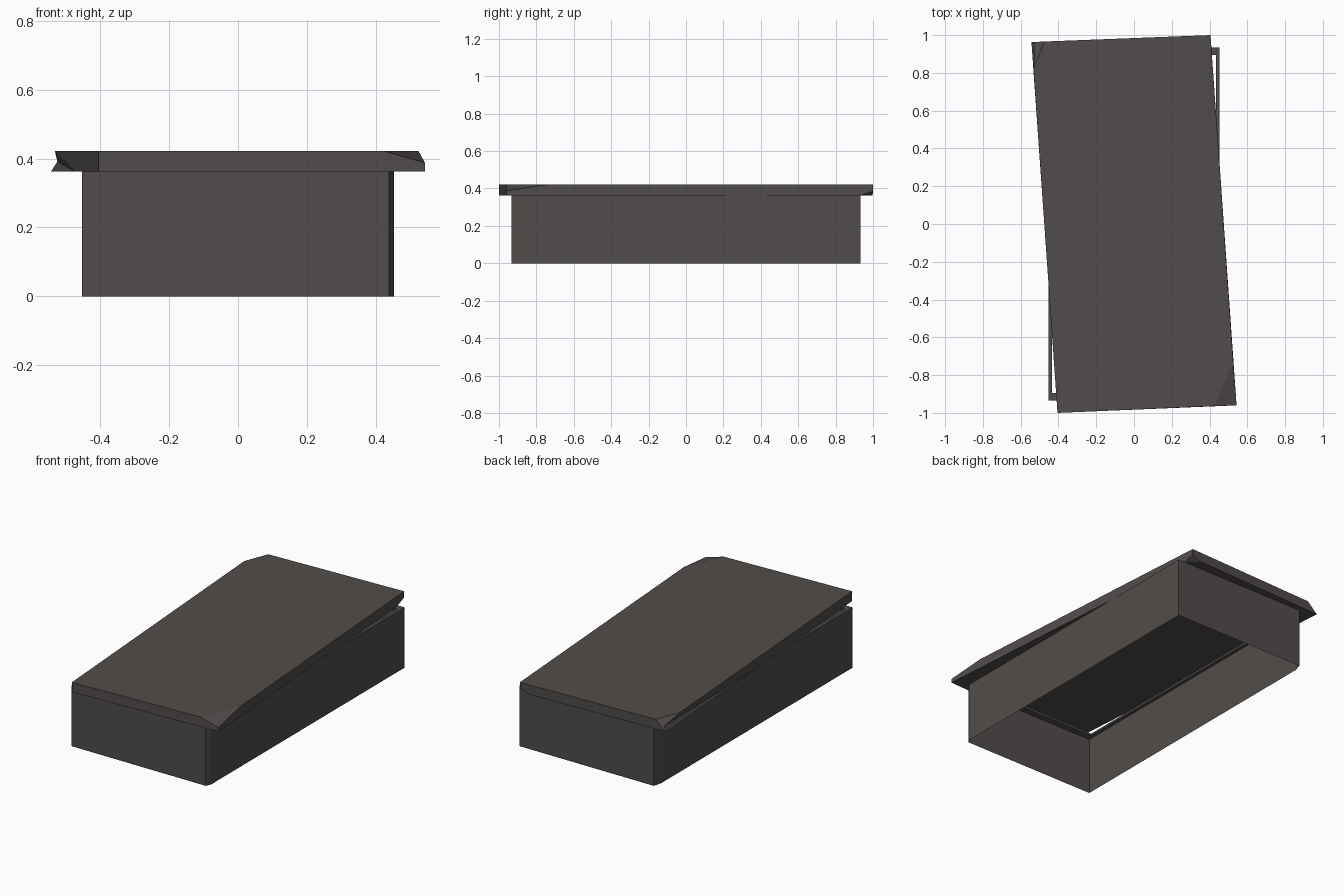
import bpy
import bmesh

if "Cube" in bpy.data.objects:
    bpy.data.objects.remove(bpy.data.objects["Cube"])

# One dark stone colour for everything
stone = bpy.data.materials.new("dark_stone")
stone.diffuse_color = (0.081, 0.073, 0.070, 1.0)
stone.use_nodes = True
stone.node_tree.nodes["Principled BSDF"].inputs["Base Color"].default_value = stone.diffuse_color


def make_part(name, points, faces):
    """Build a flat-shaded object from a few named points."""
    bm = bmesh.new()
    v = {key: bm.verts.new(co) for key, co in points.items()}
    for face in faces:
        bm.faces.new([v[key] for key in face])
    bmesh.ops.recalc_face_normals(bm, faces=bm.faces)
    mesh = bpy.data.meshes.new(name)
    bm.to_mesh(mesh)
    bm.free()
    mesh.materials.append(stone)
    obj = bpy.data.objects.new(name, mesh)
    bpy.context.collection.objects.link(obj)
    return obj


# Open-ended chest: thin walls, two worn corners, inward lip around the top
HX, HY, RIM_Z, LIP_Z = 0.453, 0.934, 0.363, 0.35
outline = [(-HX, -HY), (HX - 0.014, -HY), (HX, -HY + 0.03),
           (HX, HY), (-HX + 0.014, HY), (-HX, HY - 0.05)]
IX, IY = HX - 0.02, HY - 0.04
opening = [(-IX, -IY), (IX, -IY), (IX, IY), (-IX, IY)]
points, faces = {}, []
for i, (x, y) in enumerate(outline):
    for key, z in (("low", 0), ("lip", LIP_Z), ("top", RIM_Z)):
        points[key, i] = (x, y, z)
for i, (x, y) in enumerate(opening):
    points["in_lip", i] = (x, y, LIP_Z)
    points["in_top", i] = (x, y, RIM_Z)
inner_of = [0, 1, 1, 2, 3, 3]
for i in range(6):
    j = (i + 1) % 6
    a, b = inner_of[i], inner_of[j]
    faces.append([("low", i), ("low", j), ("lip", j), ("lip", i)])
    faces.append([("lip", i), ("lip", j), ("top", j), ("top", i)])
    for level in ("lip", "top"):
        ring = [("in_" + level, k) for k in ((b, a) if a != b else (a,))]
        faces.append([(level, i), (level, j)] + ring)
for i in range(4):
    j = (i + 1) % 4
    faces.append([("in_lip", i), ("in_lip", j), ("in_top", j), ("in_top", i)])
make_part("chest_walls", points, faces)

# Skewed lid slab with chipped corners (t = top, b = bottom, c = chip point)
T, B = 0.4215, 0.3632
lid_points = {
    "t_fl": (-0.405, -1.0, T), "t_fr1": (0.425, -0.964, T), "t_fr2": (0.525, -0.73, T),
    "t_br": (0.405, 1.0, T), "t_bl1": (-0.475, 0.966, T), "t_bl2": (-0.532, 0.82, T),
    "c_fr": (0.543, -0.96, 0.388), "c_br": (0.405, 1.0, 0.385), "c_bl": (-0.525, 0.955, 0.391),
    "b_fl": (-0.405, -1.0, B), "b_fr": (0.543, -0.96, B), "b_br1": (0.41, 0.93, B),
    "b_br2": (0.34, 0.997, B), "b_bl": (-0.543, 0.963, B), "b_left": (-0.475, 0.0, B),
}
lid_faces = [
    "t_fl t_fr1 t_fr2 t_br t_bl1 t_bl2",     # top
    "b_fl b_left b_bl b_br2 b_br1 b_fr",     # underside
    "b_fl b_fr c_fr t_fr1 t_fl",             # front
    "b_fr b_br1 c_br t_br t_fr2 c_fr",       # right
    "b_br2 b_bl t_bl1 t_br c_br",            # back
    "b_fl t_fl t_bl2 b_left", "b_left t_bl2 c_bl", "b_left c_bl b_bl",  # left
    "t_fr1 c_fr t_fr2",                      # front right chip
    "b_br1 b_br2 c_br",                      # back right chip underneath
    "t_bl2 t_bl1 c_bl", "b_bl c_bl t_bl1",   # back left notch
]
make_part("lid_slab", lid_points, [f.split() for f in lid_faces])
